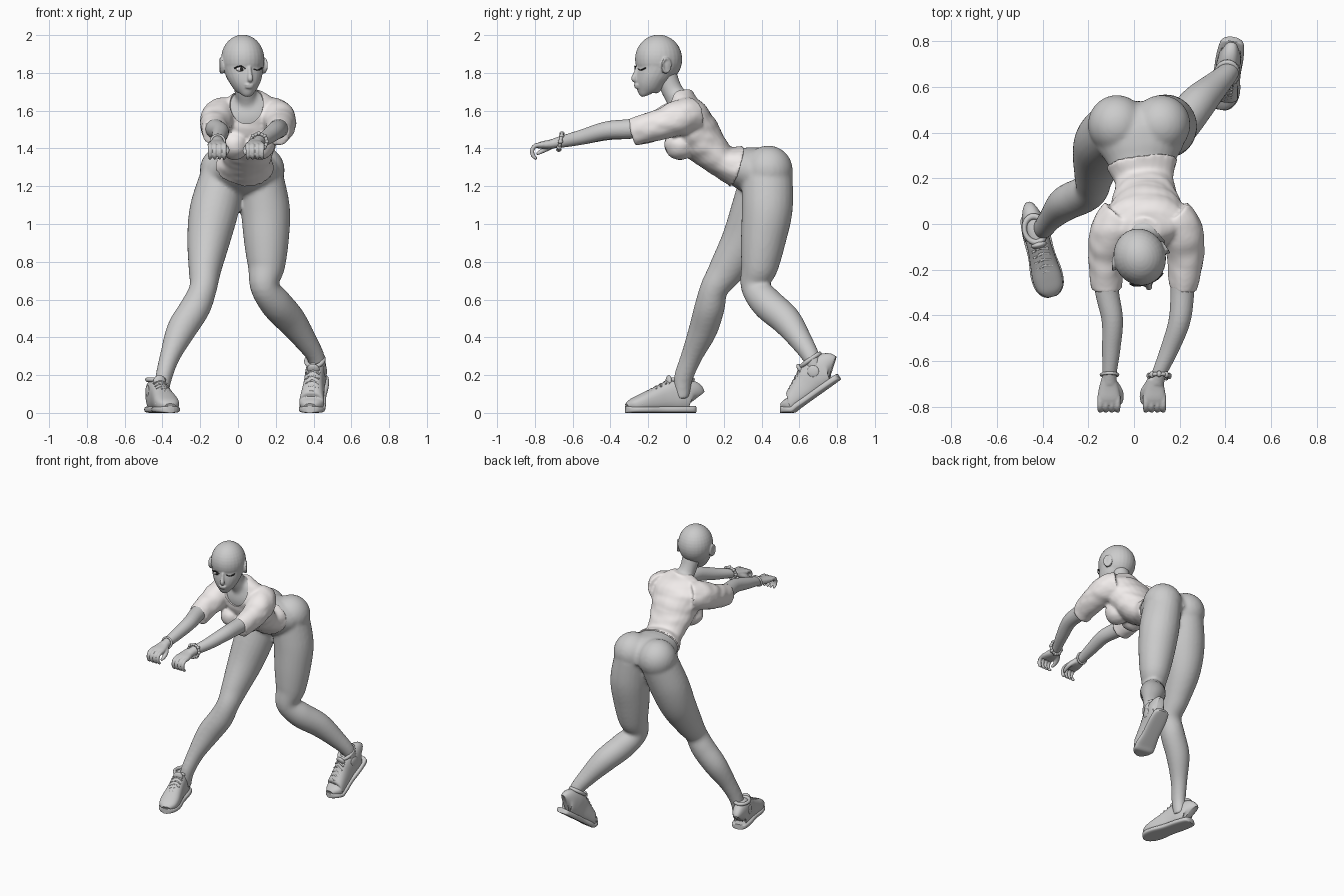
import bpy, bmesh, math
from mathutils import Vector, Matrix, noise

if "Cube" in bpy.data.objects:
    bpy.data.objects.remove(bpy.data.objects["Cube"])

def material(name, c):
    m = bpy.data.materials.new(name)
    m.diffuse_color = (*c, 1)
    m.use_nodes = True
    m.node_tree.nodes["Principled BSDF"].inputs["Base Color"].default_value = m.diffuse_color
    return m

WHITE = material("off_white", (0.88, 0.84, 0.83))
DARK = material("dark", (0.03, 0.03, 0.03))

def make(name, bm, mat=None, xf=None):
    if xf:
        for v in bm.verts:
            v.co = xf(v.co)
    bmesh.ops.recalc_face_normals(bm, faces=bm.faces)
    me = bpy.data.meshes.new(name)
    bm.to_mesh(me)
    bm.free()
    o = bpy.data.objects.new(name, me)
    bpy.context.collection.objects.link(o)
    if mat:
        me.materials.append(mat)
    return o

def skin(rings, closed=False):
    bm = bmesh.new()
    vs = [[bm.verts.new(p) for p in r] for r in rings]
    n = len(vs[0])
    for i in range(len(vs) if closed else len(vs) - 1):
        a, b = vs[i], vs[(i + 1) % len(vs)]
        for j in range(n):
            bm.faces.new((a[j], a[(j + 1) % n], b[(j + 1) % n], b[j]))
    if not closed:
        bm.faces.new(vs[0])
        bm.faces.new(vs[-1])
    return bm

def loft(name, pts, mat=None, xf=None, n=24, sub=6, e=2.0):
    """Smooth tube through points (x, y, z, half width, half depth)."""
    P = [Vector(p if len(p) == 5 else (*p, p[3])) for p in pts]
    path = []
    for i in range(len(P) - 1):
        a, b, c, d = P[max(i - 1, 0)], P[i], P[i + 1], P[min(i + 2, len(P) - 1)]
        for k in range(sub):
            t = k / sub
            path.append(0.5 * (2 * b + (c - a) * t + (2 * a - 5 * b + 4 * c - d) * t**2
                               + (3 * b - a - 3 * c + d) * t**3))
    path.append(P[-1])
    rings = []
    for i, p in enumerate(path):
        T = (path[min(i + 1, len(path) - 1)] - path[max(i - 1, 0)]).to_3d().normalized()
        X = Vector((1, 0, 0)) if abs(T.x) < 0.9 else Vector((0, 0, 1))
        U = (X - T * X.dot(T)).normalized()
        V = T.cross(U)
        ring = []
        for j in range(n):
            c, s = math.cos(math.tau * j / n), math.sin(math.tau * j / n)
            c = math.copysign(abs(c) ** (2 / e), c)
            s = math.copysign(abs(s) ** (2 / e), s)
            ring.append(p.to_3d() + U * c * p[3] + V * s * p[4])
        rings.append(ring)
    return make(name, skin(rings), mat, xf)

def ball(name, c, r, mat=None, xf=None):
    bm = bmesh.new()
    bmesh.ops.create_uvsphere(bm, u_segments=28, v_segments=18, radius=1,
                              matrix=Matrix.Translation(c) @ Matrix.Diagonal((*r, 1)))
    return make(name, bm, mat, xf)

def torus(name, R, r, M, mat=None, xf=None):
    rings = []
    for i in range(32):
        a = math.tau * i / 32
        rings.append([M @ Vector(((R + r * math.cos(b)) * math.cos(a), (R + r * math.cos(b)) * math.sin(a),
                                  r * math.sin(b))) for b in [math.tau * j / 10 for j in range(10)]])
    return make(name, skin(rings, True), mat, xf)

def bake(o):
    me = bpy.data.meshes.new_from_object(o.evaluated_get(bpy.context.evaluated_depsgraph_get()))
    o.modifiers.clear()
    o.data = me

def fuse(name, objs, voxel, smooth, mat=None):
    """Merge overlapping solids into one smooth skin."""
    bm = bmesh.new()
    for o in objs:
        bm.from_mesh(o.data)
        bpy.data.objects.remove(o)
    o = make(name, bm)
    m = o.modifiers.new("remesh", 'REMESH')
    m.mode, m.voxel_size = 'VOXEL', voxel
    m = o.modifiers.new("smooth", 'SMOOTH')
    m.factor, m.iterations = 0.5, smooth
    bake(o)
    if mat:
        o.data.materials.clear()
        o.data.materials.append(mat)
    return o

# Torso, pelvis, neck and legs
chest = [(.035, .27, 1.305, .16, .115), (.045, .19, 1.335, .13, .088), (.05, .11, 1.41, .145, .11),
         (.055, .04, 1.50, .17, .125), (.055, 0, 1.58, .185, .115), (.05, -.02, 1.65, .14, .08),
         (.045, -.03, 1.70, .065, .062)]
inner = [(x, y, z, a - .012, b - .012) for x, y, z, a, b in chest]
pelvis = [(.02, .48, 1.20, .13, .08), (.022, .42, 1.26, .20, .13), (.03, .34, 1.285, .19, .125)]
leg_r = [(-.08, .42, 1.25, .12, .13), (-.125, .37, 1.08, .13, .13), (-.155, .31, .92, .115, .12),
         (-.175, .215, .76, .087, .095), (-.185, .15, .66, .073, .075), (-.225, .125, .56, .08, .08),
         (-.30, .09, .44, .078, .076), (-.36, .03, .30, .054, .057), (-.395, -.015, .18, .044, .05),
         (-.41, -.02, .08, .04, .04)]
leg_l = [(.12, .43, 1.25, .12, .135), (.145, .43, 1.08, .13, .135), (.15, .41, .92, .12, .12),
         (.15, .39, .78, .10, .10), (.14, .365, .67, .076, .075), (.20, .43, .58, .085, .085),
         (.28, .53, .49, .08, .08), (.36, .61, .38, .06, .06), (.415, .665, .29, .046, .046),
         (.425, .69, .21, .04, .04)]
fuse("body", [
    loft("torso", pelvis + inner), loft("right_leg", leg_r), loft("left_leg", leg_l),
    ball("glute_r", (-.075, .435, 1.285), (.127, .13, .13)), ball("glute_l", (.12, .435, 1.285), (.127, .13, .13)),
    loft("neck", [(.05, -.01, 1.60, .075), (.045, -.045, 1.66, .06), (.035, -.08, 1.72, .056), (.03, -.11, 1.80, .06)]),
], .011, 6)

# Shirt with sleeves and scooped neckline
sleeve_r = [(-.05, .03, 1.575, .10), (-.10, -.04, 1.565, .095), (-.12, -.16, 1.52, .08), (-.122, -.285, 1.485, .068, .074)]
sleeve_l = [(.16, .03, 1.575, .10), (.21, -.04, 1.56, .095), (.225, -.16, 1.52, .08), (.213, -.285, 1.485, .06, .074)]
shirt = fuse("shirt", [
    loft("trunk", chest), loft("sleeve_r", sleeve_r), loft("sleeve_l", sleeve_l),
    ball("bust_r", (-.02, -.03, 1.42), (.08, .085, .08)), ball("bust_l", (.115, -.03, 1.42), (.08, .085, .08)),
], .009, 4, WHITE)
for v in shirt.data.vertices:
    c = v.co
    v.co = c + v.normal * .005 * noise.noise(Vector((c.x * 9, c.y * 16, c.z * 22)))
cutter = ball("neckline_cutter", (.045, -.095, 1.645), (.09, .105, .115))
cutter.hide_render = True
m = shirt.modifiers.new("neckline", 'BOOLEAN')
m.operation, m.object, m.solver = 'DIFFERENCE', cutter, 'EXACT'
bake(shirt)
bpy.data.objects.remove(cutter)

# Arms with curled hands; s points towards the thumb
arm_r = [(-.09, .03, 1.57, .065), (-.12, -.12, 1.53, .06), (-.12, -.28, 1.505, .053), (-.095, -.42, 1.49, .047),
         (-.10, -.55, 1.46, .04), (-.107, -.65, 1.437, .032), (-.108, -.70, 1.427, .033, .026)]
arm_l = [(.19, .03, 1.57, .065), (.225, -.12, 1.53, .06), (.213, -.28, 1.505, .053), (.20, -.42, 1.495, .048),
         (.155, -.55, 1.46, .04), (.112, -.65, 1.437, .032), (.098, -.70, 1.427, .033, .026)]
for side, arm, hx, s in (("right", arm_r, -.11, 1), ("left", arm_l, .09, -1)):
    parts = [loft("arm", arm),
             loft("palm", [(hx, -.675, 1.43, .032, .026), (hx, -.72, 1.422, .044, .024),
                           (hx, -.76, 1.418, .05, .02), (hx, -.785, 1.413, .047, .015)], e=2.4)]
    for i in range(4):
        x = hx + (i - 1.5) * .0255
        parts.append(loft("finger", [(x, -.755, 1.42, .013), (x, -.795, 1.415, .0125), (x, -.814, 1.393, .0118),
                                     (x, -.81, 1.362, .011), (x, -.79, 1.345, .008)], n=12))
    parts.append(loft("thumb", [(hx + s * .025, -.70, 1.42, .017), (hx + s * .048, -.735, 1.40, .015),
                                (hx + s * .052, -.77, 1.382, .012), (hx + s * .045, -.79, 1.37, .008)], n=12))
    fuse(side + "_arm", parts, .005, 3)
tilt = Matrix.Rotation(math.pi / 2 - .2, 4, 'X')
torus("right_bracelet", .036, .007, Matrix.Translation((-.107, -.66, 1.436)) @ tilt)
M = Matrix.Translation((.11, -.665, 1.436)) @ tilt
torus("left_bracelet", .042, .009, M)
for i in range(8):
    a = math.tau * i / 8
    ball("bracelet_bead", M @ Vector((.044 * math.cos(a), .044 * math.sin(a), 0)), (.011, .014, .011))

# Head, turned slightly towards +x
HM = Matrix.Translation((.025, -.145, 1.86)) @ Matrix.Rotation(.3, 4, 'Z')
hx = lambda p: HM @ p
parts = [
    ball("cranium", (0, 0, .012), (.114, .126, .13), xf=hx),
    loft("face", [(0, 0, .03, .11, .12), (0, -.02, -.04, .104, .105), (0, -.043, -.09, .09, .086),
                  (0, -.058, -.135, .067, .07), (0, -.065, -.165, .042, .048), (0, -.062, -.178, .02, .025)], xf=hx),
    loft("nose", [(0, -.118, -.03, .010), (0, -.129, -.065, .011), (0, -.137, -.09, .015), (0, -.125, -.102, .012)], xf=hx),
    ball("upper_lip", (0, -.125, -.124), (.026, .010, .006), xf=hx),
    ball("lower_lip", (0, -.123, -.136), (.022, .010, .007), xf=hx)]
for s in (-1, 1):
    parts.append(ball("ear", (s * .113, .004, -.025), (.012, .026, .04), xf=hx))
    parts.append(torus("ear_rim", .026, .006, Matrix.Translation((s * .121, .006, -.02)) @ Matrix.Rotation(s * .3, 4, 'Z')
                       @ Matrix.Diagonal((1, 1, 1.35, 1)) @ Matrix.Rotation(math.pi / 2, 4, 'Y'), xf=hx))
fuse("head", parts, .0055, 3)

# Open eye, winking eye and lashes
ball("open_eye", (-.045, -.107, -.04), (.025, .011, .013), WHITE, hx)
ball("iris", (-.043, -.114, -.04), (.010, .006, .011), DARK, hx)
loft("open_eye_lash", [(-.076, -.098, -.036, .004), (-.06, -.111, -.027, .004), (-.043, -.119, -.025, .003),
                       (-.022, -.122, -.038, .002)], DARK, hx, n=8)
loft("closed_eye_lash", [(.076, -.096, -.034, .004), (.06, -.108, -.042, .004), (.043, -.116, -.045, .003),
                         (.022, -.121, -.038, .002)], DARK, hx, n=8)

# Shoes, modelled flat with the toe to -y, then bent at the ball of the foot
def shoe(side, loc, turn, bend, s):
    M = Matrix.Translation(loc) @ Matrix.Rotation(turn, 4, 'Z')
    def xf(p):
        d = p.y + .12
        t = min(max((d + .04) / .08, 0), 1)
        a = bend * t * t * (3 - 2 * t)
        return M @ Vector((p.x, -.12 + d * math.cos(a) - p.z * math.sin(a), max(d, 0) * math.sin(a) + p.z * math.cos(a)))
    loft(side + "_shoe_sole", [(0, y, .018, w, .018) for y, w in (
        (.19, .025), (.172, .05), (.10, .06), (0, .06), (-.08, .07), (-.14, .065), (-.175, .045), (-.19, .02))],
         xf=xf, e=3.5, n=32)
    loft(side + "_shoe_upper", [(0, y, h / 2 + .006, w, h / 2) for y, w, h in (
        (.183, .022, .13), (.165, .045, .165), (.11, .053, .175), (.06, .053, .168), (.02, .054, .15),
        (-.04, .06, .122), (-.10, .065, .095), (-.15, .057, .07), (-.18, .03, .045))], xf=xf, e=2.5, n=32)
    torus(side + "_shoe_collar", .05, .012, Matrix.Translation((0, .115, .176)) @ Matrix.Diagonal((.92, 1.15, 1, 1)), xf=xf)
    ball(side + "_shoe_tongue", (0, .045, .165), (.034, .016, .035), xf=xf)
    ball(side + "_shoe_patch", (s * .051, .10, .115), (.008, .031, .031), xf=xf)
    torus(side + "_shoe_toe_seam", .055, .004, Matrix.Translation((0, -.115, .05)) @ Matrix.Rotation(math.pi / 2 - .25, 4, 'X')
          @ Matrix.Diagonal((1.1, .8, 1, 1)), xf=xf)
    for i in range(5):
        y, z = .03 - i * .026, .165 - i * .0135
        for k in (-1, 1):
            loft(side + "_shoe_lace", [(-.036, y + k * .01, z - .012, .005), (0, y, z + .002, .005),
                                       (.036, y - k * .01, z - .012, .005)], xf=xf, n=8)

shoe("right", (-.405, -.135, 0), .25, 0, -1)
shoe("left", (.412, .687, 0), -.17, .61, 1)

# Shading
bpy.ops.object.select_all(action='SELECT')
bpy.context.view_layer.objects.active = bpy.data.objects["body"]
bpy.ops.object.shade_smooth_by_angle(angle=math.radians(45))
